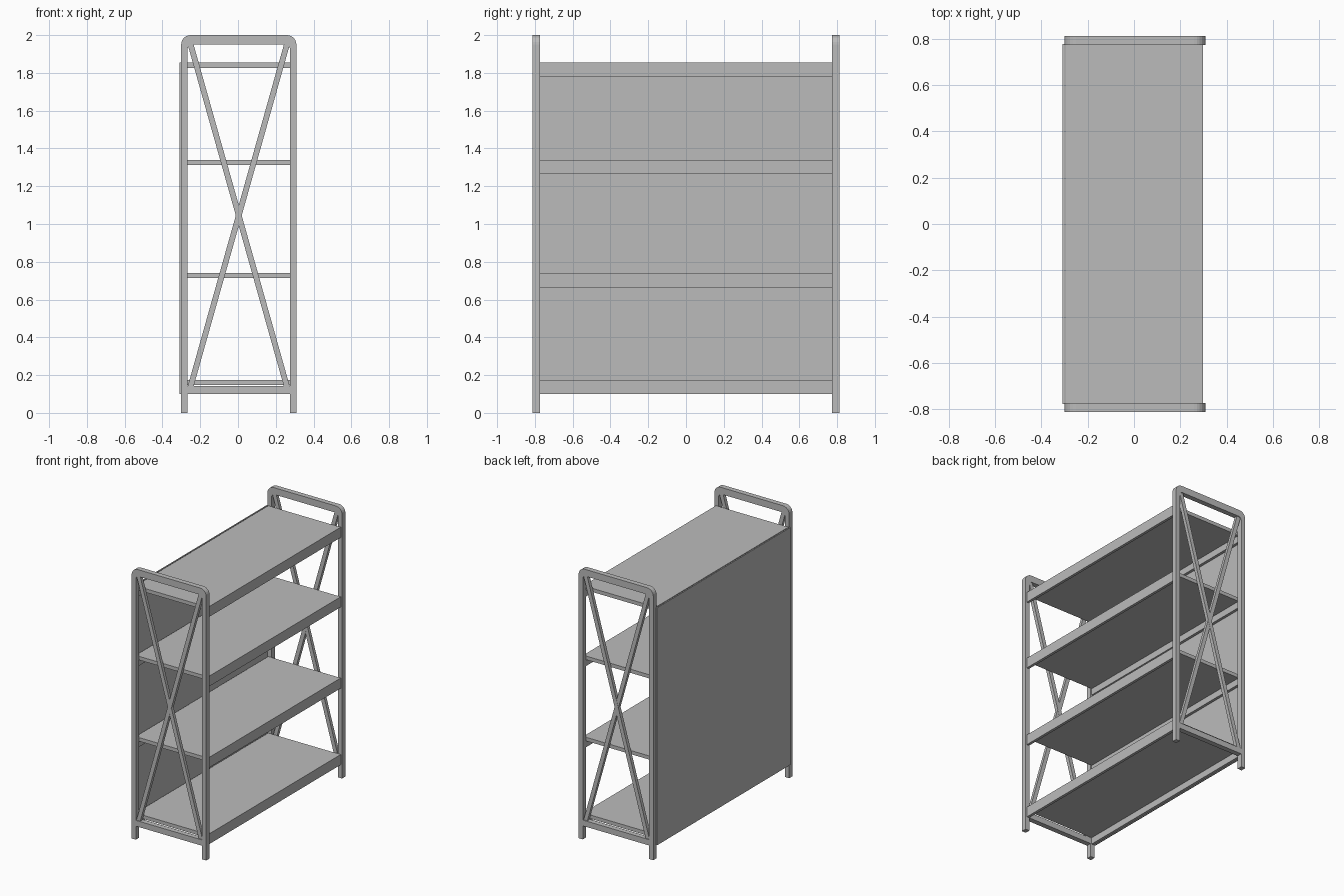
import bpy, bmesh, math
from mathutils import Vector

if "Cube" in bpy.data.objects:
    bpy.data.objects.remove(bpy.data.objects["Cube"])

grey = bpy.data.materials.new("warm grey")
grey.diffuse_color = (0.5, 0.5, 0.5, 1)
grey.use_nodes = True
grey.node_tree.nodes["Principled BSDF"].inputs["Base Color"].default_value = grey.diffuse_color

X0, X1 = -0.301, 0.309      # frame depth range
POST = 0.034                # post width
Y_IN, Y_OUT = 0.774, 0.812  # side frame inner and outer faces


def extrude(name, outline, y0, y1):
    """Extrude an outline in the xz plane from y0 to y1."""
    bm = bmesh.new()
    face = bm.faces.new([bm.verts.new((x, y0, z)) for x, z in outline])
    new = bmesh.ops.extrude_face_region(bm, geom=[face])["geom"]
    verts = [v for v in new if isinstance(v, bmesh.types.BMVert)]
    bmesh.ops.translate(bm, verts=verts, vec=(0, y1 - y0, 0))
    bmesh.ops.recalc_face_normals(bm, faces=bm.faces)
    me = bpy.data.meshes.new(name)
    bm.to_mesh(me)
    bm.free()
    me.materials.append(grey)
    ob = bpy.data.objects.new(name, me)
    bpy.context.collection.objects.link(ob)
    return ob


def box(name, x0, x1, y0, y1, z0, z1):
    return extrude(name, [(x0, z0), (x1, z0), (x1, z1), (x0, z1)], y0, y1)


def arch(x0, x1, top, r, n=6):
    """Outline up the left, over rounded corners, down the right."""
    pts = [(x0, 0)]
    for cx, start in ((x0 + r, 180), (x1 - r, 90)):
        for i in range(n + 1):
            a = math.radians(start - 90 * i / n)
            pts.append((cx + r * math.cos(a), top - r + r * math.sin(a)))
    return pts + [(x1, 0)]


def brace(name, a, b, width, y0, y1):
    a, b = Vector(a), Vector(b)
    d = (b - a).normalized()
    s = Vector((-d.y, d.x)) * width / 2
    extrude(name, [a - s, b - s, b + s, a + s], y0, y1)


# Side frames: rounded arch, bottom bar, crossed braces
for side, sgn in (("left", -1), ("right", 1)):
    y0, y1 = sorted((sgn * Y_IN, sgn * Y_OUT))
    outline = arch(X0, X1, 2.0, 0.05) + arch(X0 + POST, X1 - POST, 1.95, 0.025)[::-1]
    extrude(side + "_frame", outline, y0, y1)
    box(side + "_bottom_bar", X0 + POST, X1 - POST, y0, y1, 0.10, 0.143)
    m = 0.006
    l, r = X0 + POST + 0.012, X1 - POST - 0.012
    brace(side + "_brace_a", (l, 0.125), (r, 1.965), 0.03, y0 + m, y1 - m)
    brace(side + "_brace_b", (r, 0.125), (l, 1.965), 0.03, y0 + m + 0.001, y1 - m - 0.001)

# Shelves: thin board with a front and a back lip
for i, top in enumerate((0.175, 0.74, 1.34, 1.854)):
    outline = [(-0.295, top), (-0.295, top - 0.076), (-0.275, top - 0.076), (-0.275, top - 0.027),
               (0.278, top - 0.027), (0.278, top - 0.076), (0.298, top - 0.076), (0.298, top)]
    extrude(f"shelf_{i + 1}", outline, -Y_IN, Y_IN)

# Back panel
box("back_panel", -0.309, X0, -0.778, 0.778, 0.10, 1.854)
